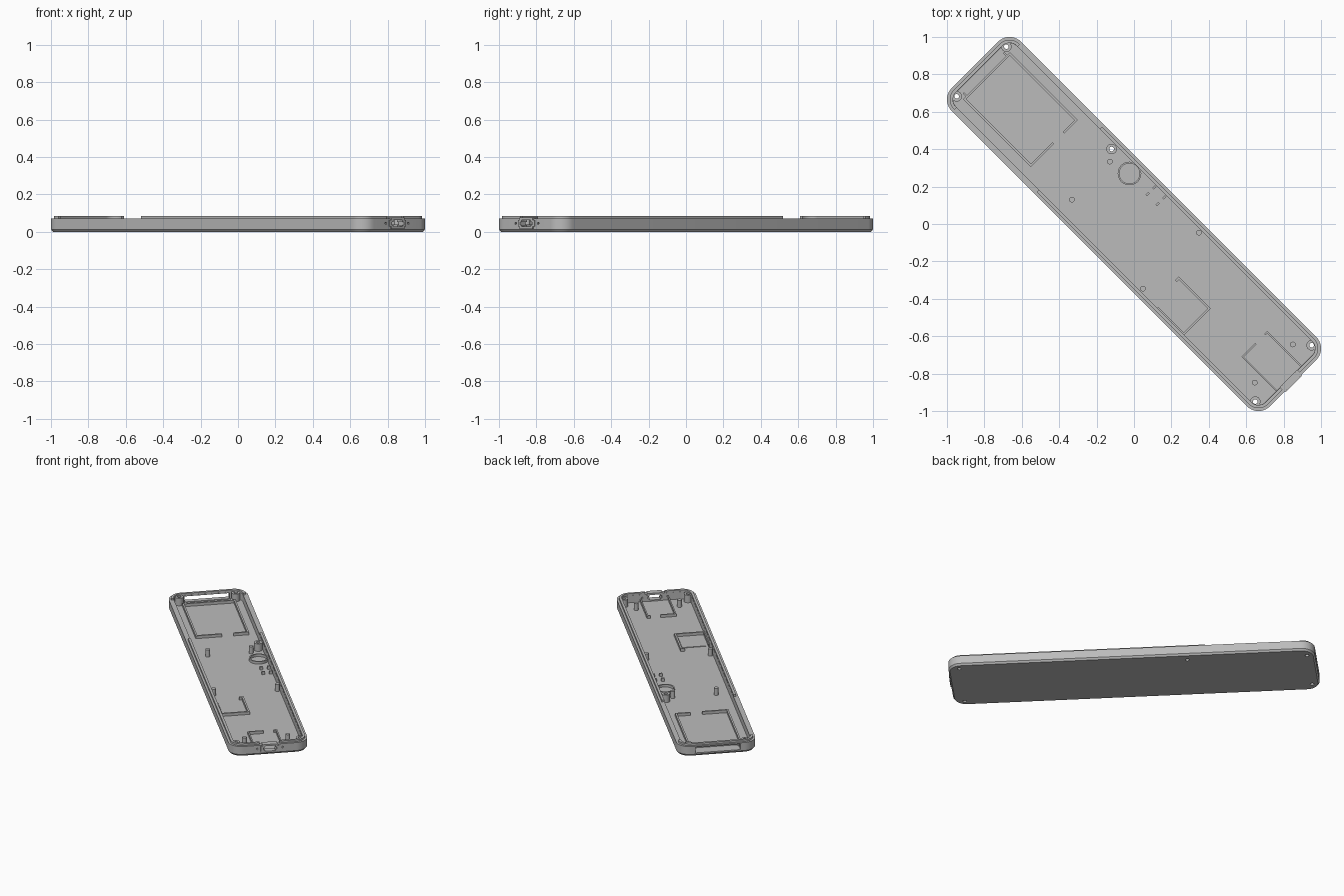
import bpy, bmesh, math
from mathutils import Matrix, Vector

if "Cube" in bpy.data.objects:
    bpy.data.objects.remove(bpy.data.objects["Cube"])

HL, HW, R = 1.203, 0.262, 0.087      # half length, half width, corner radius
FLOOR, RIM, LIP = 0.018, 0.07, 0.083
TURN = -math.pi / 4                  # the tray lies diagonally

grey = bpy.data.materials.new("grey_plastic")
grey.diffuse_color = (0.5, 0.5, 0.5, 1)
grey.use_nodes = True
grey.node_tree.nodes["Principled BSDF"].inputs["Base Color"].default_value = grey.diffuse_color


def add(name, bm):
    bmesh.ops.recalc_face_normals(bm, faces=bm.faces)
    me = bpy.data.meshes.new(name)
    bm.to_mesh(me)
    bm.free()
    me.materials.append(grey)
    ob = bpy.data.objects.new(name, me)
    ob.rotation_euler.z = TURN
    bpy.context.collection.objects.link(ob)
    return ob


def box_into(bm, u0, u1, v0, v1, z0, z1):
    m = Matrix.Translation(((u0 + u1) / 2, (v0 + v1) / 2, (z0 + z1) / 2))
    m = m @ Matrix.Diagonal((u1 - u0, v1 - v0, z1 - z0, 1))
    return bmesh.ops.create_cube(bm, size=1, matrix=m)["verts"]


def boxes(name, *items):
    bm = bmesh.new()
    for b in items:
        box_into(bm, *b)
    return add(name, bm)


def cyl(name, u, v, r, z0, z1, axis="z", n=24):
    bm = bmesh.new()
    m = Matrix.Translation((u, v, (z0 + z1) / 2))
    if axis == "u":                  # here z0..z1 is the height span, length is fixed
        m = m @ Matrix.Rotation(math.pi / 2, 4, "Y")
        depth = 0.12
    else:
        depth = z1 - z0
    bmesh.ops.create_cone(bm, cap_ends=True, segments=n, radius1=r, radius2=r,
                          depth=depth, matrix=m)
    return add(name, bm)


def tube(name, u, v, ro, ri, z0, z1, n=28):
    bm = bmesh.new()
    loops = []
    for r, z in ((ro, z0), (ro, z1), (ri, z1), (ri, z0)):
        loops.append([bm.verts.new((u + r * math.cos(2 * math.pi * i / n),
                                    v + r * math.sin(2 * math.pi * i / n), z)) for i in range(n)])
    skin(bm, loops + loops[:1])
    return add(name, bm)


def outline(bm, inset, z, n=10):
    """Rounded rectangle loop, moved inwards by inset."""
    r, out = R - inset, []
    for k, (su, sv) in enumerate(((1, 1), (-1, 1), (-1, -1), (1, -1))):
        for i in range(n + 1):
            a = math.pi / 2 * (k + i / n)
            out.append(bm.verts.new((su * (HL - R) + r * math.cos(a),
                                     sv * (HW - R) + r * math.sin(a), z)))
    return out


def skin(bm, loops):
    for a, b in zip(loops, loops[1:]):
        for i in range(len(a)):
            j = (i + 1) % len(a)
            bm.faces.new((a[i], a[j], b[j], b[i]))


def cut(ob, cutters):
    for c in cutters:
        mod = ob.modifiers.new("cut", "BOOLEAN")
        mod.operation, mod.solver, mod.object = "DIFFERENCE", "EXACT", c
    dg = bpy.context.evaluated_depsgraph_get()
    me = bpy.data.meshes.new_from_object(ob.evaluated_get(dg))
    ob.modifiers.clear()
    ob.data = me


# Tray: chamfered bottom, walls and floor
bm = bmesh.new()
loops = [outline(bm, i, z) for i, z in
         ((0.01, 0), (0, 0.013), (0, RIM), (0.033, RIM), (0.033, FLOOR))]
skin(bm, loops)
bm.faces.new(loops[0])
bm.faces.new(loops[-1])
tray = add("tray", bm)

# Raised lip on the inner half of the rim
bm = bmesh.new()
loops = [outline(bm, i, z) for i, z in
         ((0.015, 0.065), (0.015, LIP), (0.032, LIP), (0.032, 0.065))]
skin(bm, loops + loops[:1])
lip = add("rim_lip", bm)

# Raised surround of the connector opening
bm = bmesh.new()
box_into(bm, 1.168, 1.209, -0.062, 0.062, 0.016, 0.075)
bmesh.ops.bevel(bm, geom=[e for e in bm.edges
                          if abs(e.verts[0].co.x - e.verts[1].co.x) > 0.01],
                offset=0.012, segments=4, affect="EDGES")
surround = add("port_surround", bm)

# Cutters
bm = bmesh.new()
box_into(bm, 1.1, 1.3, -0.045, 0.045, 0.027, 0.063)
bmesh.ops.bevel(bm, geom=[e for e in bm.edges
                          if abs(e.verts[0].co.x - e.verts[1].co.x) > 0.01],
                offset=0.01, segments=4, affect="EDGES")
port = add("port_cutter", bm)
window = boxes("window_cutter", (-1.3, -1.12, -0.15, 0.15, 0.022, 0.062))
dots = [cyl("dot_cutter", 1.2, s * 0.085, 0.006, 0.035, 0.055, "u", 12) for s in (-1, 1)]
lip_gap = boxes("lip_gap_cutter", (-1.11, -0.488, -0.4, 0.4, 0.05, 0.1))
port_gap = boxes("port_gap_cutter", (1.1, 1.3, -0.065, 0.065, 0.05, 0.1))
screws = [(-1.153, -0.188), (-1.153, 0.188), (1.13, 0.213), (1.13, -0.213), (-0.368, 0.199)]
holes = [cyl("hole_cutter", u, v, 0.0125, -0.05, 0.15) for u, v in screws]

bpy.context.view_layer.update()
cut(tray, [port, window] + dots + holes)
cut(lip, [lip_gap, port_gap])
cut(surround, [port])
for c in [port, window, lip_gap, port_gap] + dots + holes:
    bpy.data.objects.remove(c)

# Hollow screw bosses
for u, v in screws:
    tube("screw_boss", u, v, 0.028, 0.0125, FLOOR - 0.004, 0.072)

# Support pins
for u, v in ((-0.327, 0.145), (-0.327, -0.143), (0.278, 0.213), (0.278, -0.211),
             (1.056, 0.145), (1.056, -0.143)):
    cyl("support_pin", u, v, 0.015, FLOOR - 0.004, 0.068)

# Round holder ring
tube("holder_ring", -0.208, 0.174, 0.063, 0.054, FLOOR - 0.004, 0.036, 40)

# Four small clips
boxes("small_clips", *[(-0.024 + su * 0.038 - 0.006, -0.024 + su * 0.038 + 0.006,
                        0.19 + sv * 0.025 - 0.01, 0.19 + sv * 0.025 + 0.01,
                        FLOOR - 0.004, 0.04) for su in (-1, 1) for sv in (-1, 1)])

Z = (FLOOR - 0.004, 0.038)
# Large compartment ribs, with a gap in the inner end
boxes("large_compartment_ribs",
      (-1.118, -1.106, -0.174, 0.18, *Z),
      (-1.106, -0.605, 0.168, 0.18, *Z),
      (-1.106, -0.605, -0.174, -0.162, *Z),
      (-0.617, -0.605, 0.078, 0.168, *Z),
      (-0.617, -0.605, -0.162, 0.0, *Z),
      (-1.14, -1.118, 0.15, 0.16, *Z),
      (-1.14, -1.118, -0.155, -0.145, *Z))

# Square compartment ribs and thin pad
boxes("square_compartment_ribs",
      (0.368, 0.61, -0.041, -0.029, *Z),
      (0.598, 0.61, -0.23, -0.041, *Z),
      (0.368, 0.38, -0.058, -0.041, *Z),
      (0.405, 0.598, -0.232, -0.222, *Z))
boxes("square_pad", (0.418, 0.58, -0.205, -0.049, FLOOR - 0.002, FLOOR + 0.004))

# Connector bay ribs
boxes("connector_bay_ribs",
      (0.908, 1.172, 0.09, 0.099, *Z),
      (0.908, 1.172, -0.096, -0.087, *Z),
      (0.908, 0.917, -0.087, 0.009, *Z),
      (0.908, 0.917, 0.076, 0.09, *Z))

# Smooth rounded parts, keep edges sharp
for ob in bpy.context.scene.objects:
    ob.select_set(True)
bpy.context.view_layer.objects.active = tray
bpy.ops.object.shade_smooth_by_angle(angle=math.radians(30))
